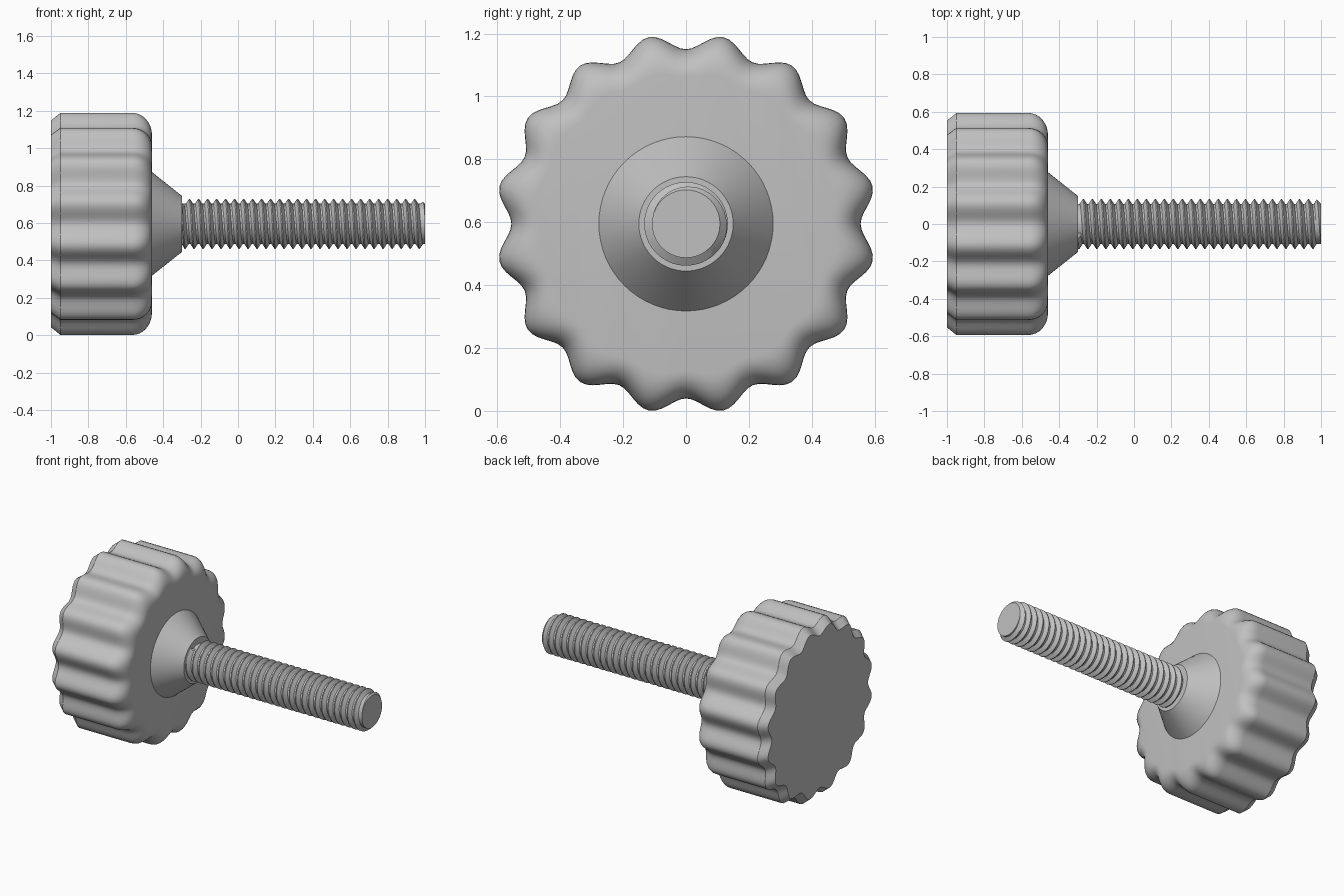
import bpy, bmesh
from math import sin, cos, pi, radians

cube = bpy.data.objects.get("Cube")
if cube:
    bpy.data.objects.remove(cube)

AXIS_Z = 0.595

grey = bpy.data.materials.new("light grey")
grey.use_nodes = True
COLOUR = (0.53, 0.53, 0.53, 1)
grey.diffuse_color = COLOUR
grey.node_tree.nodes["Principled BSDF"].inputs["Base Color"].default_value = COLOUR


def finish(bm, name, angle):
    """Clean the mesh, turn it into an object and shade it."""
    bmesh.ops.remove_doubles(bm, verts=bm.verts, dist=1e-5)
    bmesh.ops.recalc_face_normals(bm, faces=bm.faces)
    mesh = bpy.data.meshes.new(name)
    bm.to_mesh(mesh)
    bm.free()
    mesh.materials.append(grey)
    obj = bpy.data.objects.new(name, mesh)
    obj.location.z = AXIS_Z
    bpy.context.collection.objects.link(obj)
    bpy.ops.object.select_all(action='DESELECT')
    obj.select_set(True)
    bpy.context.view_layer.objects.active = obj
    bpy.ops.object.shade_smooth_by_angle(angle=radians(angle))
    return obj


def polar(bm, x, r, a):
    return bm.verts.new((x, r * cos(a), r * sin(a)))


def lathe(name, profile, segments, lobes=0, angle=30):
    """Closed skin about x; profile rows are (x, mean radius, lobe depth)."""
    bm = bmesh.new()
    rings = []
    for x, r, depth in profile:
        angles = [2 * pi * j / segments for j in range(segments)]
        rings.append([polar(bm, x, r - depth * cos(lobes * a), a) for a in angles])
    for low, high in zip(rings, rings[1:]):
        for j in range(segments):
            k = (j + 1) % segments
            bm.faces.new((low[j], low[k], high[k], high[j]))
    bm.faces.new(rings[0])
    bm.faces.new(rings[-1])
    return finish(bm, name, angle)


# Scalloped knob: chamfered back edge, rounded front edge where lobes fade
R, DEPTH, FILLET = 0.58, 0.025, 0.105
knob = [(-1, R - 0.042, DEPTH), (-0.95, R, DEPTH)]
for i in range(9):
    t = i / 8 * pi / 2
    knob.append((-0.46 - FILLET * (1 - sin(t)),
                 R - FILLET * (1 - cos(t)),
                 DEPTH * (0.3 + 0.7 * cos(t))))
lathe("knob", knob, 192, lobes=16)

# Tapered collar between knob and stud
lathe("collar", [(-0.48, 0.277, 0), (-0.46, 0.277, 0), (-0.30, 0.15, 0)], 64)


def threaded_stud(name, x0, x1, crest, root, turns, segments=40):
    """Helical thread clipped flat at both ends, with a chamfered tip."""
    bm = bmesh.new()
    pitch = (x1 - x0) / turns
    tooth = [(0, root), (0.2, root), (0.54, crest), (0.66, crest)]
    rows = [(turn + f, r) for turn in range(-1, turns + 2) for f, r in tooth]
    grid = []
    for j in range(segments):
        a = 2 * pi * j / segments
        column = []
        for f, r in rows:
            x = min(max(x0 + (f + j / segments) * pitch, x0), x1)
            r = root if x in (x0, x1) else min(r, root + x1 - x)
            column.append(polar(bm, x, r, a))
        grid.append(column)
    # The last column meets the first one turn further on
    for j in range(segments):
        shift = len(tooth) if j == segments - 1 else 0
        right = grid[(j + 1) % segments]
        for k in range(len(rows) - 1 - shift):
            bm.faces.new((grid[j][k], right[k + shift],
                          right[k + 1 + shift], grid[j][k + 1]))
    bmesh.ops.remove_doubles(bm, verts=bm.verts, dist=1e-5)
    # Flat end caps
    for x in (x0, x1):
        ring = [v for v in bm.verts if abs(v.co.x - x) < 1e-6
                and any(e.is_boundary for e in v.link_edges)]
        edges = {e for v in ring for e in v.link_edges if e.is_boundary}
        bmesh.ops.holes_fill(bm, edges=list(edges), sides=0)
    return finish(bm, name, 25)


threaded_stud("threaded_stud", -0.30, 1.0, 0.133, 0.108, 27)
